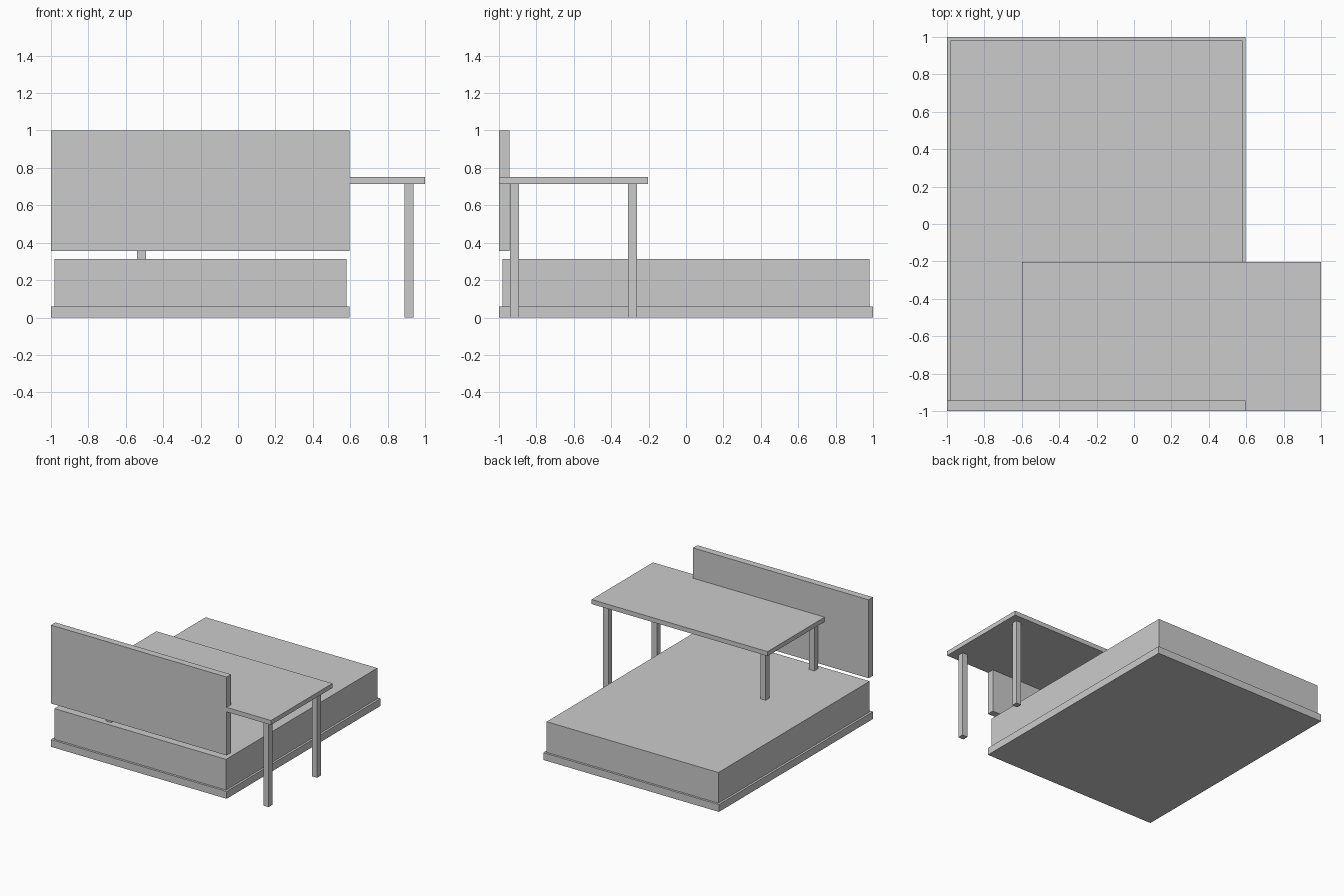
import bpy
import bmesh
from mathutils import Vector

if "Cube" in bpy.data.objects:
    bpy.data.objects.remove(bpy.data.objects["Cube"])

grey = bpy.data.materials.new("light_grey")
grey.diffuse_color = (0.6, 0.6, 0.6, 1.0)
grey.use_nodes = True
grey.node_tree.nodes["Principled BSDF"].inputs["Base Color"].default_value = grey.diffuse_color


def box(name, x, y, z):
    """Axis-aligned box from (min, max) ranges."""
    bm = bmesh.new()
    bmesh.ops.create_cube(bm, size=1.0)
    size = Vector((x[1] - x[0], y[1] - y[0], z[1] - z[0]))
    bmesh.ops.scale(bm, vec=size, verts=bm.verts)
    mesh = bpy.data.meshes.new(name)
    bm.to_mesh(mesh)
    bm.free()
    mesh.materials.append(grey)
    obj = bpy.data.objects.new(name, mesh)
    obj.location = (sum(x) / 2, sum(y) / 2, sum(z) / 2)
    bpy.context.collection.objects.link(obj)
    return obj


# Bed: low platform, mattress and raised headboard
box("bed_base", (-1.0, 0.597), (-1.0, 1.0), (0.0, 0.06))
box("mattress", (-0.982, 0.579), (-0.982, 0.982), (0.06, 0.312))
box("headboard", (-1.0, 0.597), (-1.0, -0.943), (0.356, 1.0))

# Table straddling the bed
box("table_top", (-0.6, 1.0), (-1.0, -0.202), (0.714, 0.751))

# Table legs, the left pair passing down through the mattress
LEG = 0.048
for side, x in (("left", -0.541), ("right", 0.889)):
    for end, y in (("front", -0.941), ("back", -0.31)):
        box(f"table_leg_{side}_{end}", (x, x + LEG), (y, y + LEG), (0.0, 0.714))
